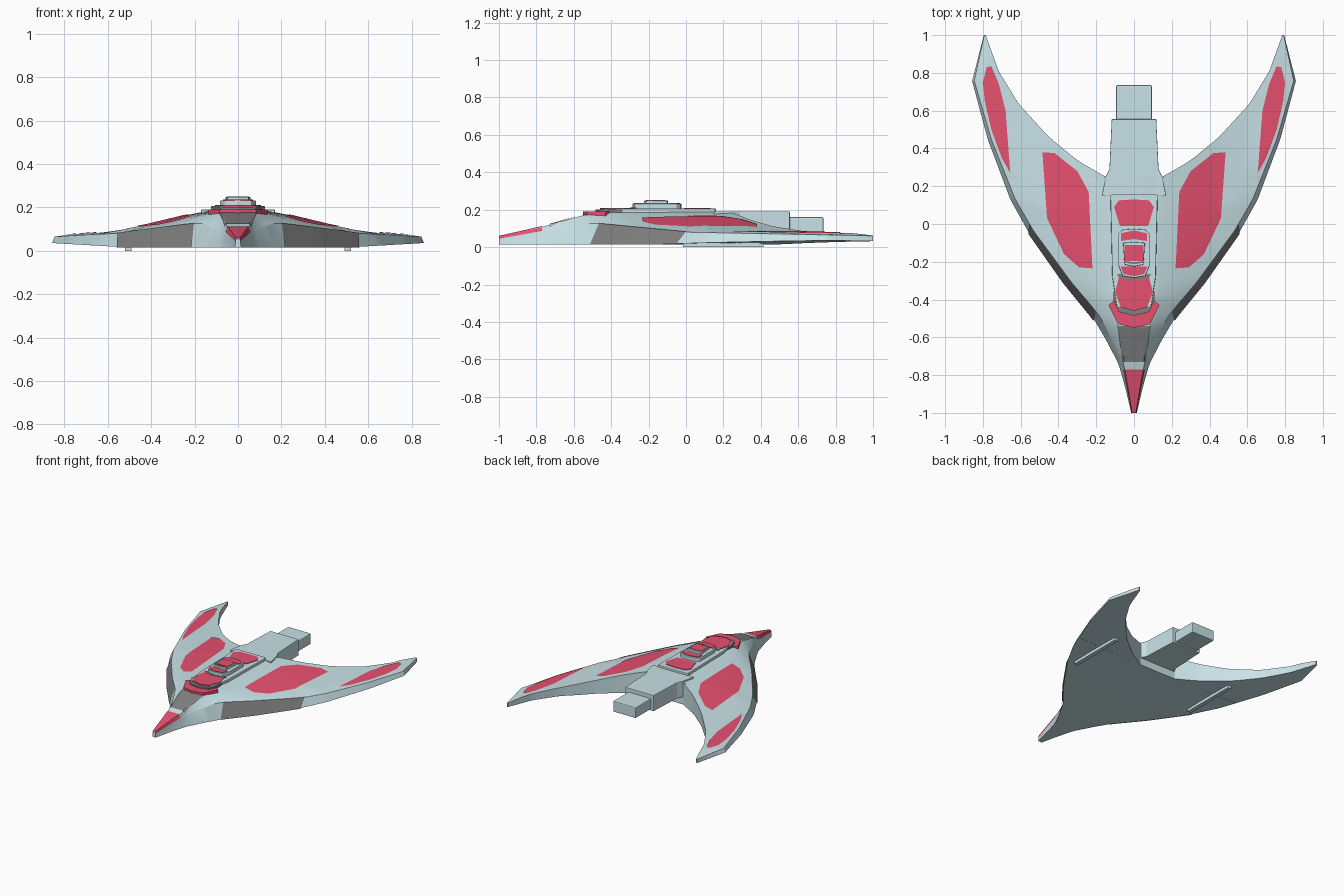
import bpy, bmesh

if "Cube" in bpy.data.objects:
    bpy.data.objects.remove(bpy.data.objects["Cube"])

def material(name, c):
    m = bpy.data.materials.new(name)
    m.diffuse_color = (*c, 1)
    m.use_nodes = True
    m.node_tree.nodes["Principled BSDF"].inputs["Base Color"].default_value = m.diffuse_color
    return m

TEAL = material("pale_teal", (0.58, 0.76, 0.80))
RED = material("red", (0.80, 0.08, 0.16))
DARK = material("charcoal", (0.22, 0.22, 0.22))

def interp(tab, t):
    if t <= tab[0][0]:
        return tab[0][1]
    for (a, va), (b, vb) in zip(tab, tab[1:]):
        if t <= b:
            return va + (vb - va) * (t - a) / (b - a)
    return tab[-1][1]

# Hull shape curves: outlines against y, heights against y or x
LEAD = [(-1, .015), (-.87, .045), (-.74, .082), (-.61, .15), (-.5, .215), (-.31, .37), (-.04, .56),
        (.13, .655), (.45, .775), (.757, .857), (1, .795)]
TRAIL = [(.25, .15), (.29, .22), (.333, .295), (.46, .45), (.635, .61), (.81, .717), (1, .785)]
INSET = [(-1, .004), (-.75, .02), (-.45, .045), (0, .03), (.75, .012), (1, .002)]
RIDGE = [(-1, .055), (-.78, .105), (-.55, .17), (-.4, .185), (0, .19)]
FLAT = [(-1, .01), (-.77, .05), (-.55, .085), (-.4, .11)]
EDGE = [(-1, .04), (-.75, .085), (-.5, .128), (0, .08), (.75, .065), (1, .06)]
SPAN = [(.1, .192), (.2, .172), (.45, .112), (.6, .086), (.86, .066)]
BELLY = [(.5, .015), (.86, .036)]

def rim(y):
    return interp(LEAD, y) - interp(INSET, y)

def top(x, y):
    x = abs(x)
    a, s = interp(FLAT, y), interp(RIDGE, y)
    if x <= a:
        return s
    u = min(1, (x - a) / max(rim(y) - a, 1e-4))
    return min(interp(SPAN, x), s + (interp(EDGE, y) - s) * u)

def finish(name, bm, mat, mirror=False, smooth=False):
    me = bpy.data.meshes.new(name)
    bm.to_mesh(me)
    bm.free()
    me.materials.append(mat)
    ob = bpy.data.objects.new(name, me)
    bpy.context.collection.objects.link(ob)
    if mirror:
        ob.modifiers.new("mirror", 'MIRROR')
    if smooth:
        bpy.ops.object.select_all(action='DESELECT')
        ob.select_set(True)
        bpy.context.view_layer.objects.active = ob
        bpy.ops.object.shade_smooth_by_angle(angle=0.4)
    return ob

def strips(bm, rows):
    vs = [[bm.verts.new(p) for p in r] for r in rows]
    for a, b in zip(vs, vs[1:]):
        for i in range(len(a) - 1):
            bm.faces.new((a[i], a[i + 1], b[i + 1], b[i]))
    return vs

# Swept-wing hull, right half, lofted through y slices
def hull():
    K, rows = 9, []
    ys = sorted({-1 + i * .03 for i in range(67)} | {.249, .251, .757, 1.0})
    for y in ys:
        inner = 0 if y < .25 else interp(TRAIL, y)
        xe = rim(y)
        a = interp(FLAT, y) if y < .25 else inner + (xe - inner) * .08
        xs = [inner] + [a + (xe - a) * k / K for k in range(K + 1)]
        xo = interp(LEAD, y)
        rows.append([(x, y, top(x, y)) for x in xs] +
                    [(xo, y, interp(BELLY, xo)), (inner, y, interp(BELLY, inner))])
    bm = bmesh.new()
    vs = strips(bm, rows)
    for y, a, b in zip(ys, vs, vs[1:]):
        if y > .24:
            bm.faces.new((a[-1], a[0], b[0], b[-1]))
    bm.faces.new(vs[0])
    bm.faces.new(vs[-1])
    bmesh.ops.recalc_face_normals(bm, faces=bm.faces)
    finish("hull", bm, TEAL, True, True)

# Panel laid on the hull's top surface
def drape(name, poly, lift, mat, mirror=True):
    ys = [p[1] for p in poly]
    lo, hi = min(ys) + 1e-4, max(ys) - 1e-4
    rows = []
    for y in sorted({lo + (hi - lo) * i / 24 for i in range(25)} | {v for v in ys if lo < v < hi}):
        xs = []
        for (x0, y0), (x1, y1) in zip(poly, poly[1:] + poly[:1]):
            if y0 != y1 and min(y0, y1) <= y <= max(y0, y1):
                xs.append(x0 + (x1 - x0) * (y - y0) / (y1 - y0))
        l, r = min(xs), max(xs)
        rows.append([(l + (r - l) * k / 12, y, top(l + (r - l) * k / 12, y) + lift) for k in range(13)])
    bm = bmesh.new()
    strips(bm, rows)
    finish(name, bm, mat, mirror, True)

# Flat slab from the right half of its outline, reflected across x = 0
def slab(name, half, z0, z1, mat, bevel=0):
    pts = half + [(-x, y) for x, y in reversed(half) if x > 0]
    bm = bmesh.new()
    f = bm.faces.new([bm.verts.new((x, y, z0)) for x, y in pts])
    r = bmesh.ops.extrude_face_region(bm, geom=[f])
    bmesh.ops.translate(bm, vec=(0, 0, z1 - z0), verts=[v for v in r["geom"] if isinstance(v, bmesh.types.BMVert)])
    bmesh.ops.recalc_face_normals(bm, faces=bm.faces)
    ob = finish(name, bm, mat)
    if bevel:
        b = ob.modifiers.new("bevel", 'BEVEL')
        b.width = bevel
        b.segments = 2

hull()

# Wing panels with their surrounds
drape("wing_panel_surround", [(.2, -.24), (.29, -.24), (.37, -.19), (.47, .02), (.53, .14), (.54, .31), (.5, .38),
                              (.41, .38), (.3, .3), (.23, .19), (.19, 0), (.175, -.19)], .002, TEAL)
drape("wing_panel", [(.22, -.235), (.29, -.23), (.37, -.16), (.46, .03), (.485, .38), (.42, .375), (.3, .28), (.24, .17)],
      .005, RED)
drape("wingtip_panel_surround", [(.65, .25), (.69, .31), (.75, .45), (.8, .65), (.805, .75), (.775, .84), (.745, .82),
                                 (.68, .65), (.64, .45)], .002, TEAL)
drape("wingtip_panel", [(.655, .27), (.7, .35), (.755, .5), (.79, .65), (.8, .75), (.78, .83), (.755, .835), (.715, .74),
                        (.68, .6)], .005, RED)

# Dark leading-edge panels
rows = []
for i in range(17):
    yb, yt = -.51 + .46 * i / 16, -.465 + .465 * i / 16
    xb, xt = interp(LEAD, yb), rim(yt)
    rows.append([(xt + .003, yt, interp(EDGE, yt) + .003), (xb + .006, yb - .003, .016)])
bm = bmesh.new()
strips(bm, rows)
finish("leading_edge_panel", bm, DARK, True, True)

# Nose panels
drape("nose_tip", [(-.012, -1), (.012, -1), (.057, -.77), (-.057, -.77)], .005, RED, False)
drape("nose_window", [(-.062, -.73), (.062, -.73), (.085, -.54), (-.085, -.54)], .005, DARK, False)
slab("nose_collar", [(0, -.55), (.085, -.53), (.135, -.43), (.1, -.4), (0, -.44)], .165, .19, RED)
slab("collar_visor", [(0, -.485), (.08, -.465), (.11, -.4), (.105, -.33), (0, -.33)], .175, .2, DARK)

# Stepped central deck
slab("deck_base", [(.09, -.44), (.115, -.28), (.125, .15), (.115, .16)], .17, .206, TEAL, .004)
slab("deck_front_panel", [(0, -.46), (.07, -.44), (.1, -.36), (.08, -.285), (0, -.3)], .2, .21, RED)
slab("deck_front_trim", [(0, -.3), (.08, -.285), (.09, -.265), (0, -.265)], .2, .211, DARK)
slab("deck_rear_panel", [(.075, -.01), (.105, .09), (.08, .125), (0, .13)], .2, .21, RED)
slab("deck_middle", [(0, -.285), (.06, -.275), (.082, -.22), (.082, -.05), (.06, -.03), (0, -.025)], .2, .232, TEAL, .003)
slab("middle_front_panel", [(0, -.277), (.055, -.265), (.07, -.225), (0, -.225)], .225, .236, RED)
slab("middle_rear_panel", [(0, -.08), (.07, -.09), (.07, -.05), (0, -.033)], .225, .236, RED)
slab("deck_top", [(0, -.225), (.05, -.215), (.058, -.1), (0, -.095)], .225, .248, TEAL, .003)
slab("top_rear_trim", [(0, -.213), (.05, -.205), (.05, -.195), (0, -.203)], .245, .2505, DARK)
slab("top_panel", [(.05, -.195), (.05, -.11)], .245, .251, RED)

# Tail boom and engine block
slab("tail_boom", [(0, .15), (.17, .15), (.15, .25), (.13, .29), (.125, .4), (.118, .555), (0, .555)], .07, .19, TEAL, .003)
slab("engine_block", [(.095, .5), (.095, .735)], .08, .16, TEAL, .006)

# Belly runners
bm = bmesh.new()
bmesh.ops.create_cube(bm, size=1)
bmesh.ops.scale(bm, vec=(.03, .43, .022), verts=bm.verts)
bmesh.ops.translate(bm, vec=(.505, .2, .011), verts=bm.verts)
finish("belly_runner", bm, TEAL, True)
